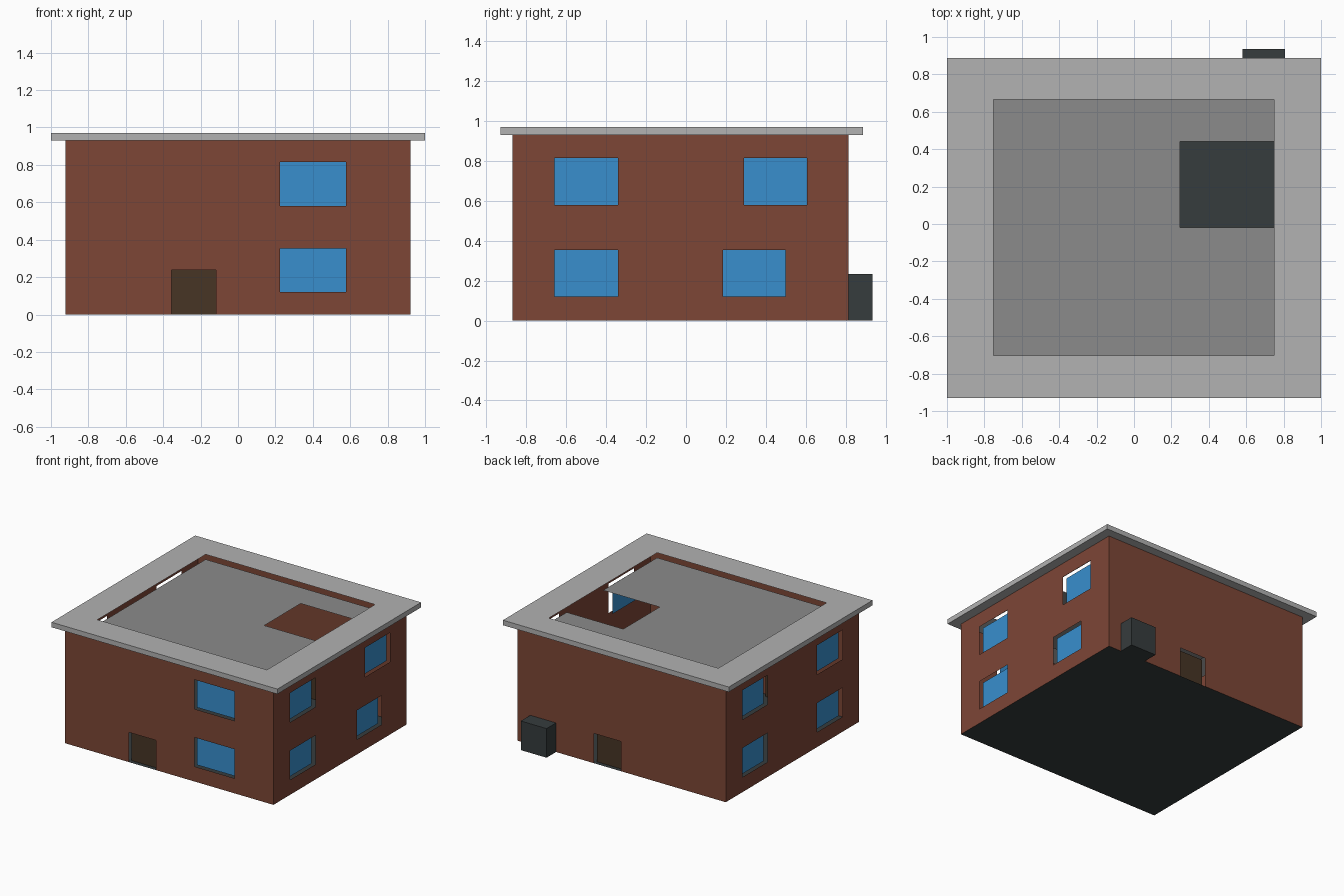
import bpy, bmesh

if "Cube" in bpy.data.objects:
    bpy.data.objects.remove(bpy.data.objects["Cube"])

WX, Y0, Y1 = 0.923, -0.87, 0.815      # wall extents
WALL_TOP, ROOF_TOP = 0.93, 0.97
RECESS = 0.033                        # how far panes sit behind the walls


def material(name, r, g, b):
    lin = [((c / 255 + 0.055) / 1.055) ** 2.4 for c in (r, g, b)]
    m = bpy.data.materials.new(name)
    m.diffuse_color = (*lin, 1)
    m.use_nodes = True
    m.node_tree.nodes["Principled BSDF"].inputs["Base Color"].default_value = m.diffuse_color
    return m


BRICK = material("brick", 125, 70, 54)
GLASS = material("blue_glass", 56, 143, 206)
DOOR = material("dark_brown_door", 71, 53, 37)
ROOF = material("light_grey_roof", 178, 178, 178)
DECK = material("mid_grey_deck", 139, 139, 139)
DARK = material("charcoal", 54, 60, 61)


def build(name, quads, mat):
    """Make one object from a list of polygons, welding shared corners."""
    bm = bmesh.new()
    for q in quads:
        bm.faces.new([bm.verts.new(p) for p in q])
    bmesh.ops.remove_doubles(bm, verts=bm.verts, dist=1e-4)
    me = bpy.data.meshes.new(name)
    bm.to_mesh(me)
    bm.free()
    me.materials.append(mat)
    ob = bpy.data.objects.new(name, me)
    bpy.context.collection.objects.link(ob)
    return ob


def rect(x0, x1, y0, y1, z):
    return [(x0, y0, z), (x1, y0, z), (x1, y1, z), (x0, y1, z)]


def bridge(a, b):
    return [(a[i], a[(i + 1) % 4], b[(i + 1) % 4], b[i]) for i in range(4)]


def panel(place, u0, u1, z0, z1, depth, flip):
    q = [place(u, z, depth) for u, z in ((u0, z0), (u1, z0), (u1, z1), (u0, z1))]
    return q[::-1] if flip else q


# Openings as (u0, u1, z0, z1) along each wall
LOW, HIGH = (0.12, 0.353), (0.58, 0.815)
NEAR, FAR, MID = (-0.66, -0.34), (0.29, 0.605), (0.185, 0.498)
WALLS = {
    "front": (lambda u, z, d: (u, Y0 + d, z), False, (-WX, WX),
              [(0.225, 0.577, *LOW), (0.225, 0.577, *HIGH)], (-0.355, -0.118)),
    "right": (lambda u, z, d: (WX - d, u, z), False, (Y0, Y1),
              [(*NEAR, *LOW), (*MID, *LOW), (*NEAR, *HIGH), (*FAR, *HIGH)], None),
    "back": (lambda u, z, d: (u, Y1 - d, z), True, (-WX, WX), [], (0.005, 0.242)),
    "left": (lambda u, z, d: (-WX + d, u, z), True, (Y0, Y1),
             [(*NEAR, *LOW), (*FAR, *LOW), (*NEAR, *HIGH), (*FAR, *HIGH)], None),
}

# Thin walls with openings, plus recessed window panes and doors
for side, (place, flip, (a, b), windows, door) in WALLS.items():
    doors = [(*door, 0, 0.238)] if door else []
    holes = windows + doors
    us = sorted({a, b, *(v for h in holes for v in h[:2])})
    zs = sorted({0, WALL_TOP, *(v for h in holes for v in h[2:])})
    cells = []
    for u0, u1 in zip(us, us[1:]):
        for z0, z1 in zip(zs, zs[1:]):
            u, z = (u0 + u1) / 2, (z0 + z1) / 2
            if not any(h[0] < u < h[1] and h[2] < z < h[3] for h in holes):
                cells.append(panel(place, u0, u1, z0, z1, 0, flip))
    build(side + "_wall", cells, BRICK)
    for i, w in enumerate(windows):
        build(f"{side}_window_{i + 1}", [panel(place, *w, RECESS, flip)], GLASS)
    for d in doors:
        build(side + "_door", [panel(place, *d, RECESS, flip)], DOOR)

# Ground floor, facing down
build("floor", [rect(-WX, WX, Y0, Y1, 0)[::-1]], DARK)

# Roof rim: soffit, fascia and top ring around an open centre
loops = [rect(-WX, WX, Y0, Y1, WALL_TOP),
         rect(-1, 1, -0.93, 0.887, WALL_TOP),
         rect(-1, 1, -0.93, 0.887, ROOF_TOP),
         rect(-0.752, 0.748, -0.703, 0.665, ROOF_TOP)]
build("roof_rim", [q for a, b in zip(loops, loops[1:]) for q in bridge(a, b)], ROOF)

# Sunken roof deck with a notch open on its right edge
build("roof_deck", [rect(-0.752, 0.247, -0.703, 0.665, WALL_TOP),
                    rect(0.247, 0.748, -0.703, -0.02, WALL_TOP),
                    rect(0.247, 0.748, 0.44, 0.665, WALL_TOP)], DECK)

# Utility box against the back wall
low, top = (rect(0.58, 0.808, Y1, 0.935, z) for z in (0, 0.233))
build("utility_box", bridge(low, top) + [low[::-1], top], DARK)
